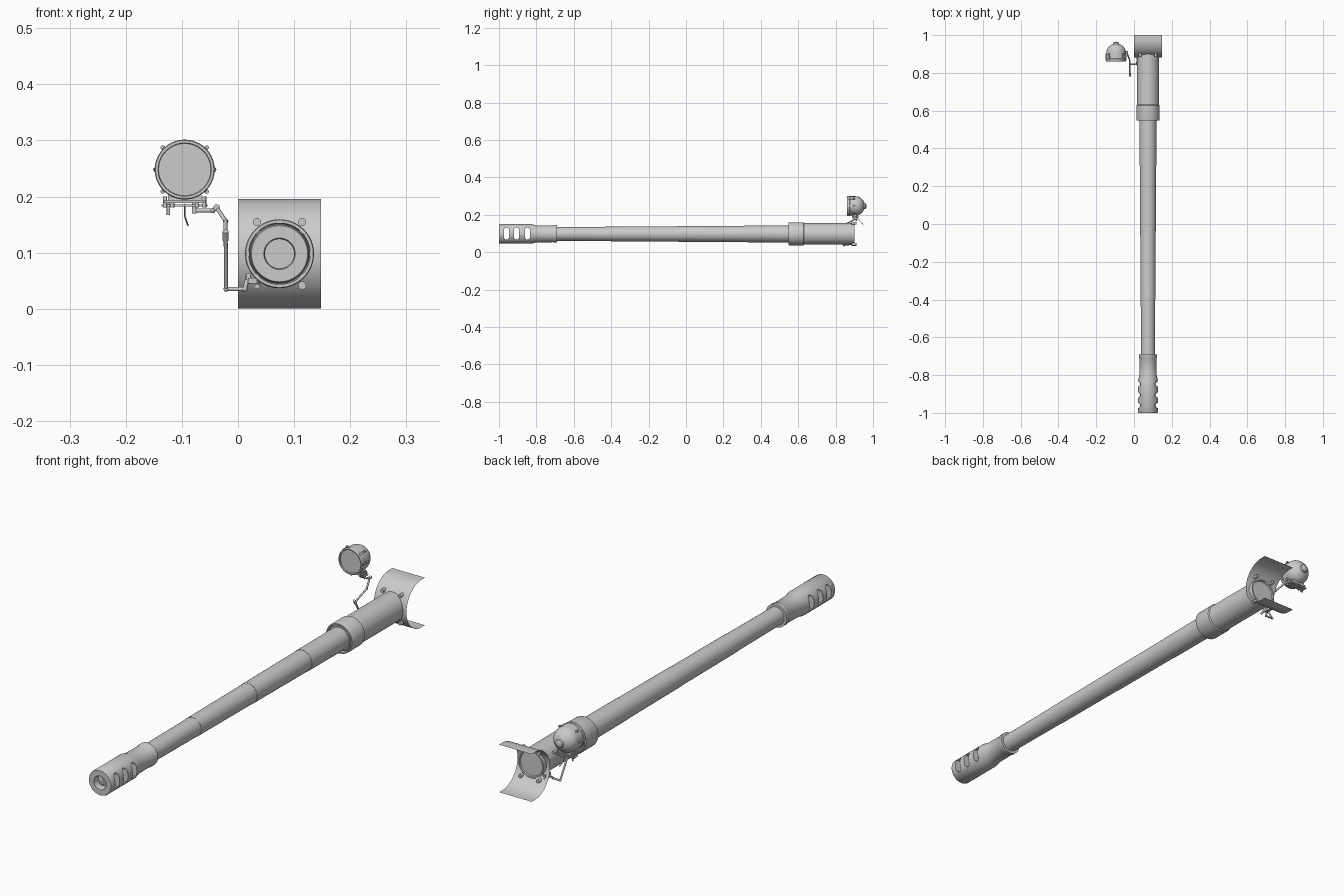
import bpy, bmesh, math
from mathutils import Vector, Matrix

if "Cube" in bpy.data.objects:
    bpy.data.objects.remove(bpy.data.objects["Cube"])

AX, AZ = 0.074, 0.098            # barrel axis
LX, LZ = -0.095, 0.248           # lamp axis

steel = bpy.data.materials.new("grey_steel")
steel.diffuse_color = (0.6, 0.6, 0.6, 1)
steel.use_nodes = True
steel.node_tree.nodes["Principled BSDF"].inputs["Base Color"].default_value = steel.diffuse_color


def finish(name, bm, smooth=True):
    me = bpy.data.meshes.new(name)
    bm.to_mesh(me)
    bm.free()
    me.materials.append(steel)
    ob = bpy.data.objects.new(name, me)
    bpy.context.collection.objects.link(ob)
    if smooth:
        bpy.ops.object.select_all(action='DESELECT')
        ob.select_set(True)
        bpy.context.view_layer.objects.active = ob
        bpy.ops.object.shade_smooth_by_angle(angle=math.radians(35))
    return ob


def lathe(name, profile, x, z, n=48, tilt=0):
    """Revolve (y, radius) points about an axis along y."""
    bm = bmesh.new()
    rings = []
    for y, r in profile:
        if r < 1e-6:
            rings.append([bm.verts.new((x, y, z))])
        else:
            rings.append([bm.verts.new((x + r * math.cos(a), y, z + r * math.sin(a)))
                          for a in (2 * math.pi * i / n for i in range(n))])
    for a, b in zip(rings, rings[1:]):
        for i in range(n):
            j = (i + 1) % n
            if len(a) == 1:
                bm.faces.new((a[0], b[i], b[j]))
            elif len(b) == 1:
                bm.faces.new((a[i], a[j], b[0]))
            else:
                bm.faces.new((a[i], a[j], b[j], b[i]))
    bmesh.ops.recalc_face_normals(bm, faces=bm.faces)
    return finish(name, bm)


def add_rod(bm, p, q, r, n=12):
    p, q = Vector(p), Vector(q)
    d = q - p
    m = Matrix.Translation((p + q) / 2) @ d.to_track_quat('Z', 'Y').to_matrix().to_4x4()
    bmesh.ops.create_cone(bm, cap_ends=True, segments=n, radius1=r, radius2=r,
                          depth=d.length, matrix=m)


def add_box(bm, c, s, rot=0):
    m = Matrix.Translation(c) @ Matrix.Rotation(rot, 4, 'Y') @ Matrix.Diagonal((*s, 1))
    bmesh.ops.create_cube(bm, size=1, matrix=m)


def add_ball(bm, c, r):
    bmesh.ops.create_uvsphere(bm, u_segments=12, v_segments=8, radius=r,
                              matrix=Matrix.Translation(c))


# Tapered barrel in four lengths
lathe("barrel", [(-0.72, 0), (-0.72, 0.0365), (-0.40, 0.0385), (-0.40, 0.0395),
                 (-0.04, 0.041), (-0.04, 0.042), (0.31, 0.0435), (0.31, 0.0445),
                 (0.58, 0.0455), (0.58, 0)], AX, AZ)

# Muzzle brake with bore, slots cut from side to side
brake = lathe("muzzle_brake", [
    (-0.70, 0), (-0.70, 0.028), (-0.75, 0.026), (-0.99, 0.026), (-1.0, 0.028),
    (-1.0, 0.050), (-0.997, 0.052), (-0.825, 0.052), (-0.80, 0.046),
    (-0.712, 0.0445), (-0.708, 0.047), (-0.69, 0.047), (-0.69, 0)][1:-1]
    + [(-0.69, 0.028), (-0.70, 0.028)], AX, AZ)
bm = bmesh.new()
for y in (-0.960, -0.906, -0.848):
    add_box(bm, (AX, y, AZ + 0.002), (0.2, 0.027, 0.066))
vert = [e for e in bm.edges if abs(e.verts[0].co.x - e.verts[1].co.x) > 0.1]
bmesh.ops.bevel(bm, geom=vert, offset=0.007, segments=3, affect='EDGES')
cutter = finish("slot_cutter", bm, False)
cutter.hide_render = True
mod = brake.modifiers.new("slots", 'BOOLEAN')
mod.operation, mod.object, mod.solver = 'DIFFERENCE', cutter, 'EXACT'
bpy.context.view_layer.objects.active = brake
bpy.ops.object.modifier_apply(modifier=mod.name)
bpy.data.objects.remove(cutter)

# Sleeve and its front collar
lathe("barrel_sleeve", [(0.62, 0), (0.62, 0.0575), (0.90, 0.0575), (0.90, 0.052),
                        (0.895, 0.050), (0.895, 0)], AX, AZ)
lathe("sleeve_collar", [(0.55, 0.044), (0.55, 0.050), (0.558, 0.053), (0.548, 0.055),
                        (0.548, 0.060), (0.552, 0.0615), (0.628, 0.0615),
                        (0.632, 0.0575), (0.632, 0.044), (0.55, 0.044)], AX, AZ)
bm = bmesh.new()
for i in range(8):
    a = math.pi * (i / 4 + 0.5)
    add_box(bm, (AX + 0.0565 * math.cos(a), 0.551, AZ + 0.0565 * math.sin(a)),
            (0.006, 0.008, 0.008), -a)
finish("collar_lugs", bm, False)

# Curved mantlet sheet, open to the rear
bm = bmesh.new()
R, CY = 0.0975, 0.978
pts = [(1.0, AZ + R)] + [(CY - R * math.sin(t), AZ + R * math.cos(t))
                         for t in (math.pi * i / 32 for i in range(33))] + [(1.0, AZ - R)]
rows = [[bm.verts.new((x, y, z)) for x in (0.0, 0.148)] for y, z in pts]
for a, b in zip(rows, rows[1:]):
    bm.faces.new((a[0], b[0], b[1], a[1]))
finish("mantlet_shield", bm)

# Mantlet bolts
bm = bmesh.new()
for sx in (-1, 1):
    for sz in (-1, 1):
        x, z = AX + sx * 0.0405, AZ + sz * 0.0565
        add_rod(bm, (x, 0.884, z), (x, 0.912, z), 0.0072, 16)
finish("mantlet_bolts", bm)

# Lamp housing: rim, drum, rounded back with a small cap
dome = [(0.908 + 0.047 * math.sin(t), 0.0515 * math.cos(t))
        for t in (math.pi / 2 * i / 10 for i in range(8))]
lathe("lamp_housing", [(0.866, 0), (0.866, 0.0465), (0.861, 0.0475), (0.861, 0.052),
                       (0.864, 0.0535), (0.874, 0.0535), (0.876, 0.0515)] + dome +
      [(0.953, 0.017), (0.960, 0.015), (0.964, 0.008), (0.965, 0)], LX, LZ, 40)

# Clips round the lamp rim
bm = bmesh.new()
for deg in (0, 45, 135, 180, 225, 315):
    a = math.radians(deg)
    c, s = math.cos(a), math.sin(a)
    r = 0.0525 if deg % 90 == 0 else 0.0555
    add_box(bm, (LX + 0.0525 * c, 0.880, LZ + 0.0525 * s), (0.005, 0.022, 0.008), -a)
    add_rod(bm, (LX + r * c, 0.893, LZ + r * s), (LX + r * c, 0.903, LZ + r * s), 0.004)
finish("lamp_clips", bm)

# Lamp mounting: stacked plates, feet, bolts and hanging lever
bm = bmesh.new()
add_box(bm, (LX, 0.902, 0.198), (0.060, 0.036, 0.010))
add_box(bm, (LX, 0.905, 0.1905), (0.074, 0.034, 0.004))
add_box(bm, (LX, 0.910, 0.184), (0.082, 0.024, 0.003))
for sx in (-1, 1):
    for dx in (0.022, 0.035):
        for y in (0.895, 0.915):
            add_rod(bm, (LX + sx * dx, y, 0.180), (LX + sx * dx, y, 0.200), 0.0035)
add_rod(bm, (-0.124, 0.91, 0.167), (-0.124, 0.91, 0.188), 0.003)
add_rod(bm, (-0.078, 0.91, 0.170), (-0.078, 0.91, 0.188), 0.004)
add_rod(bm, (LX, 0.915, 0.186), (LX, 0.932, 0.165), 0.0014)
add_rod(bm, (LX, 0.932, 0.165), (LX + 0.006, 0.948, 0.148), 0.0014)
finish("lamp_mount", bm)

# Bent support arm from lamp to sleeve
path = [(-0.080, 0.910, 0.175), (-0.045, 0.910, 0.175), (-0.038, 0.908, 0.180),
        (-0.022, 0.865, 0.156), (-0.022, 0.790, 0.130), (-0.021, 0.845, 0.035),
        (0.012, 0.845, 0.035), (0.018, 0.865, 0.058)]
bm = bmesh.new()
for p, q in zip(path, path[1:]):
    add_rod(bm, p, q, 0.0036)
for p in path[1:]:
    add_ball(bm, p, 0.0048)
add_rod(bm, (-0.038, 0.900, 0.180), (-0.038, 0.916, 0.180), 0.006)
add_rod(bm, (-0.022, 0.795, 0.122), (-0.022, 0.784, 0.138), 0.0055)
add_box(bm, (0.018, 0.875, 0.054), (0.008, 0.040, 0.020))
finish("lamp_support_arm", bm)

# Foot bracket below the sleeve
bm = bmesh.new()
add_rod(bm, (0.034, 0.840, 0.040), (0.034, 0.890, 0.043), 0.0045)
add_box(bm, (0.026, 0.868, 0.050), (0.016, 0.040, 0.010))
finish("arm_foot_bracket", bm)
